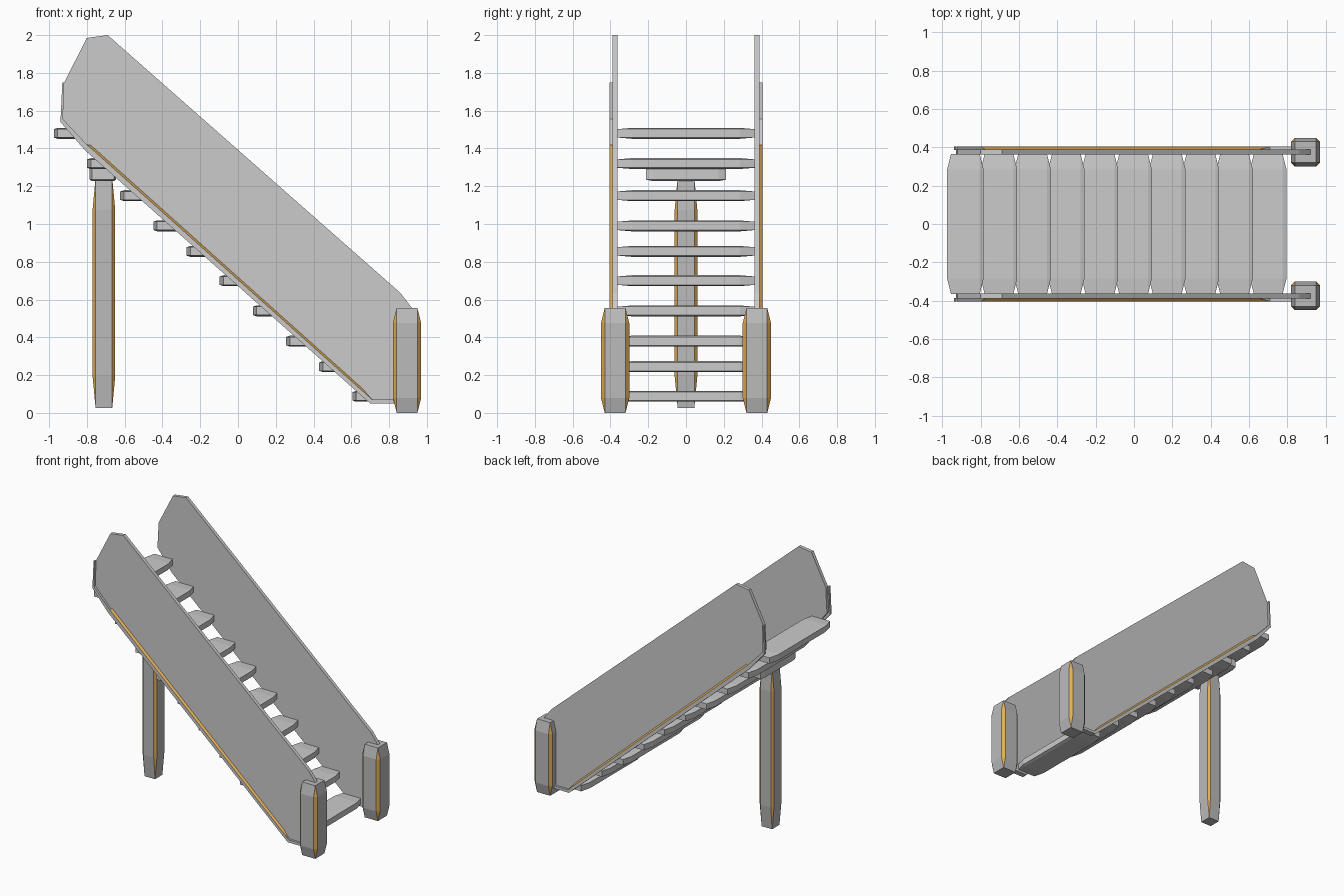
import bpy, bmesh
from mathutils import Vector

if "Cube" in bpy.data.objects:
    bpy.data.objects.remove(bpy.data.objects["Cube"])

orange = bpy.data.materials.new("worn_edge")
orange.diffuse_color = (0.75, 0.42, 0.1, 1)
orange.use_nodes = True
orange.node_tree.nodes["Principled BSDF"].inputs["Base Color"].default_value = orange.diffuse_color
grey = bpy.data.materials.new("plain")
grey.diffuse_color = (0.5, 0.5, 0.5, 1)
grey.use_nodes = True
grey.node_tree.nodes["Principled BSDF"].inputs["Base Color"].default_value = grey.diffuse_color


def finish(name, bm, worn=None):
    bmesh.ops.recalc_face_normals(bm, faces=bm.faces)
    bm.normal_update()
    me = bpy.data.meshes.new(name)
    if worn:
        me.materials.append(grey)
        me.materials.append(orange)
        for f in bm.faces:
            f.material_index = int(worn(f.normal))
    bm.to_mesh(me)
    bm.free()
    ob = bpy.data.objects.new(name, me)
    bpy.context.collection.objects.link(ob)
    return ob


def timber(name, centre, half, cut, taper, axis, worn=False):
    """Chamfered timber along one axis, with tapered ends."""
    u, v = [i for i in range(3) if i != axis]
    bm = bmesh.new()
    hu, hv, hl = half[u], half[v], half[axis]
    au, av = hu - cut[0], hv - cut[1]
    for s in (-1, 1):
        for su in (-1, 1):
            for sv in (-1, 1):
                for pu, pv, pl in ((au, av, hl), (hu, av, hl - taper), (au, hv, hl - taper)):
                    p = Vector(centre)
                    p[u] += su * pu
                    p[v] += sv * pv
                    p[axis] += s * pl
                    bm.verts.new(p)
    bmesh.ops.convex_hull(bm, input=bm.verts)
    bmesh.ops.dissolve_limit(bm, angle_limit=0.02, verts=bm.verts, edges=bm.edges)
    test = (lambda n: abs(n[u]) > 0.3 and abs(n[v]) > 0.3) if worn else None
    return finish(name, bm, test)


def sheet(name, outline, y0, y1):
    """Flat xz outline given thickness in y."""
    bm = bmesh.new()
    f = bm.faces.new([bm.verts.new((x, y0, z)) for x, z in outline])
    r = bmesh.ops.extrude_face_region(bm, geom=[f])
    for v in r["geom"]:
        if isinstance(v, bmesh.types.BMVert):
            v.co.y = y1
    return finish(name, bm)


def edge_strip(name, a, b, c, d, y_in, y_out):
    """Worn sloping strip on the upper side of the lower rail."""
    bm = bmesh.new()
    bm.faces.new([bm.verts.new((p[0], y, p[1])) for p, y in
                  ((a, y_out), (b, y_out), (c, y_in), (d, y_in))])
    return finish(name, bm, lambda n: True)


# Side boards with a raised lower rail, and front posts
board = [(-0.93, 1.56), (-0.92, 1.75), (-0.80, 1.985), (-0.69, 2.0), (0.86, 0.635),
         (0.925, 0.55), (0.93, 0.2), (0.88, 0.05), (0.70, 0.05), (-0.81, 1.40)]
rail = [(-0.94, 1.54), (-0.93, 1.75), (-0.92, 1.75), (-0.927, 1.555), (-0.80, 1.42),
        (0.71, 0.07), (0.88, 0.07), (0.88, 0.05), (0.70, 0.05), (-0.81, 1.39)]
for side, s in (("left", 1), ("right", -1)):
    sheet(side + "_side_board", board, s * 0.362, s * 0.388)
    sheet(side + "_lower_rail", rail, s * 0.385, s * 0.404)
    edge_strip(side + "_rail_edge", (-0.80, 1.42), (0.71, 0.07), (0.66, 0.128), (-0.78, 1.418),
               s * 0.389, s * 0.404)
    timber(side + "_foot_post", (0.895, s * 0.375, 0.2775), (0.075, 0.075, 0.2775),
           (0.02, 0.02), 0.08, 2, True)

# Steps
heights = [1.48, 1.32, 1.15, 0.99, 0.855, 0.70, 0.54, 0.38, 0.245, 0.088]
for i, z in enumerate(heights):
    timber(f"step_{i + 1}", (-0.88 + i * 0.1756, 0, z), (0.095, 0.365, 0.029),
           (0.02, 0.007), 0.08, 1)

# Rear support post with its cross beam
timber("support_post", (-0.71, 0, 0.635), (0.06, 0.06, 0.61), (0.016, 0.016), 0.17, 2, True)
timber("support_beam", (-0.715, 0, 1.265), (0.07, 0.212, 0.038), (0.012, 0.008), 0.04, 1)
